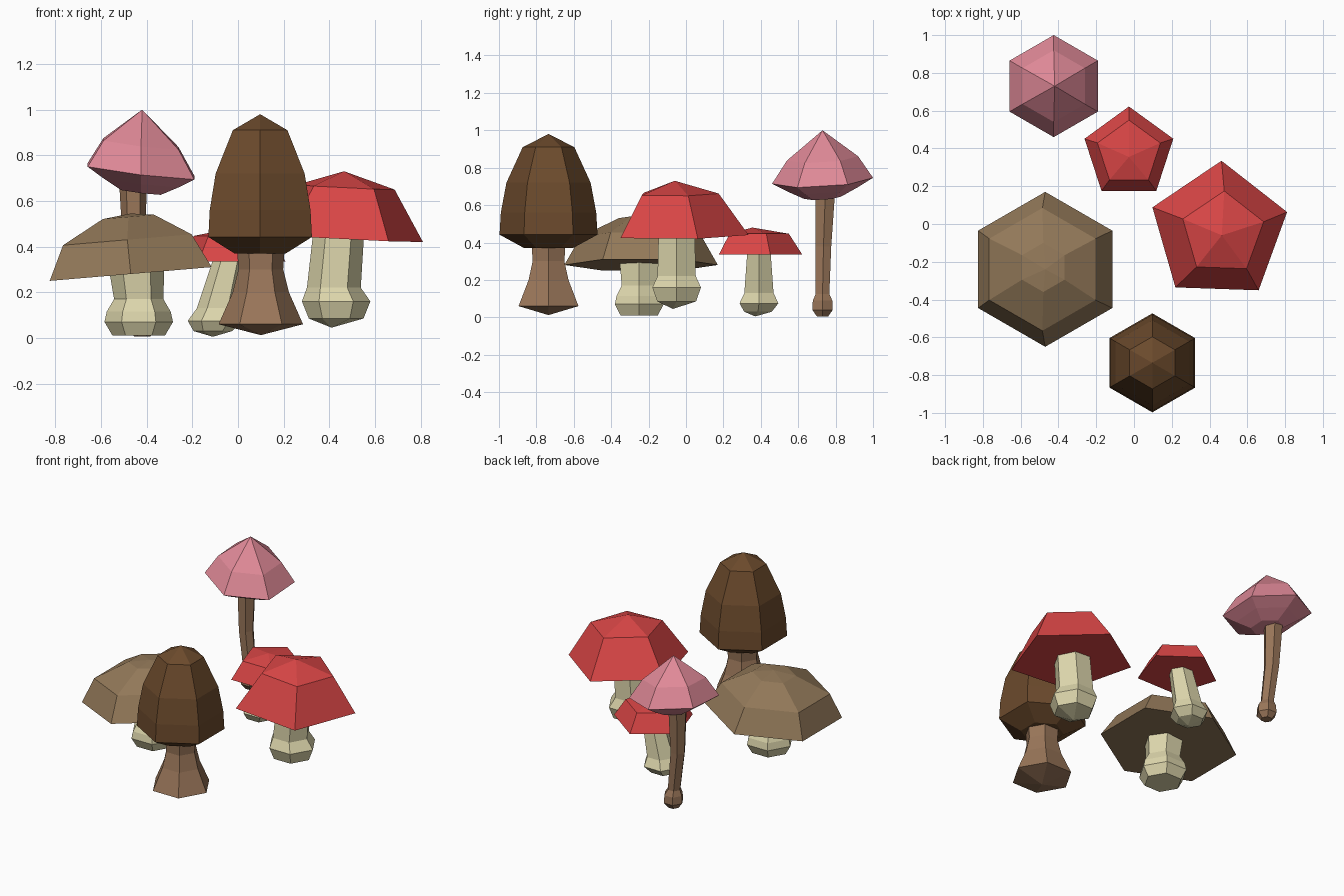
import bpy, bmesh
from math import sin, cos, radians


def material(name, rgb):
    m = bpy.data.materials.new(name)
    m.diffuse_color = (*rgb, 1)
    return m


PINK = material("pink", (0.74, 0.25, 0.31))
RED = material("red", (0.69, 0.06, 0.06))
TAN = material("tan", (0.29, 0.19, 0.10))
DARK = material("dark_brown", (0.147, 0.068, 0.025))
CREAM = material("cream", (0.72, 0.67, 0.41))
BROWN = material("stem_brown", (0.32, 0.18, 0.10))


def turned(name, mat, centre, sides, angle, profile, tilt=(0, 0)):
    """Faceted body of rings (radius, z, [dx, dy]) from bottom to top; radius 0 is a point."""
    bm = bmesh.new()
    rings = []
    for r, z, *shift in profile:
        dx, dy = shift if shift else (0, 0)
        ring = []
        for i in range(sides if r else 1):
            a = radians(angle + 360 * i / sides)
            x, y = r * cos(a), r * sin(a)
            ring.append(bm.verts.new((centre[0] + dx + x, centre[1] + dy + y,
                                      z + tilt[0] * x + tilt[1] * y)))
        rings.append(ring)
    for low, high in zip(rings, rings[1:]):
        for i in range(sides):
            j = (i + 1) % sides
            corners = [low[i % len(low)], low[j % len(low)],
                       high[j % len(high)], high[i % len(high)]]
            bm.faces.new(list(dict.fromkeys(corners)))
    for end in (rings[0], rings[-1]):
        if len(end) > 1:
            bm.faces.new(end)
    bmesh.ops.recalc_face_normals(bm, faces=bm.faces)
    mesh = bpy.data.meshes.new(name)
    bm.to_mesh(mesh)
    bm.free()
    mesh.materials.append(mat)
    bpy.context.collection.objects.link(bpy.data.objects.new(name, mesh))


# Tall pink mushroom
turned("pink_cap", PINK, (-0.425, 0.73), 6, 90,
       [(0.10, 0.64), (0.19, 0.685), (0.27, 0.73), (0.19, 0.85), (0, 1.0, 0.005, 0)],
       (-0.12, 0.06))
turned("pink_stem", BROWN, (-0.45, 0.73), 6, 0,
       [(0.035, 0.005, 0.03, 0), (0.063, 0.04, 0.03, 0), (0.06, 0.09, 0.03, 0),
        (0.042, 0.125, 0.025, 0), (0.048, 0.38, -0.005, 0.005), (0.06, 0.67, -0.01, 0.015)])

# Small red mushroom with a leaning stem
turned("small_red_cap", RED, (-0.027, 0.375), 5, 90,
       [(0.247, 0.335), (0.175, 0.447), (0, 0.48, 0, -0.02)])
turned("small_red_stem", CREAM, (-0.08, 0.39), 6, 0,
       [(0, 0.005, -0.03, -0.02), (0.085, 0.03, -0.03, -0.005), (0.12, 0.075, -0.02, 0),
        (0.09, 0.13, -0.01, 0), (0.072, 0.35, 0.045, 0)])

# Large red mushroom
turned("large_red_cap", RED, (0.45, -0.04), 5, 88,
       [(0.375, 0.437), (0.225, 0.66, 0.02, -0.01), (0, 0.73, 0.015, -0.02)],
       (-0.05, 0.01))
turned("large_red_stem", CREAM, (0.43, -0.05), 6, 0,
       [(0, 0.045, -0.02, -0.02), (0.12, 0.085), (0.15, 0.16), (0.118, 0.22, -0.01, 0),
        (0.112, 0.45, 0.01, 0)])

# Wide tan mushroom
turned("tan_cap", TAN, (-0.47, -0.24), 6, 90,
       [(0.41, 0.28), (0.325, 0.43, -0.015, 0), (0.13, 0.53, -0.01, 0.01),
        (0, 0.545, 0, 0)], (0.085, 0))
turned("tan_stem", CREAM, (-0.435, -0.25), 6, 0,
       [(0.115, 0.01), (0.15, 0.07), (0.14, 0.115), (0.108, 0.17), (0.122, 0.31, -0.01, 0)])

# Tall dark mushroom
turned("dark_cap", DARK, (0.097, -0.735), 6, 90,
       [(0.13, 0.37), (0.262, 0.442), (0.255, 0.56), (0.225, 0.72),
        (0.138, 0.91), (0, 0.98)])
turned("dark_stem", BROWN, (0.1, -0.735), 6, 0,
       [(0, 0.012), (0.185, 0.06), (0.123, 0.2), (0.098, 0.3), (0.105, 0.4)])
